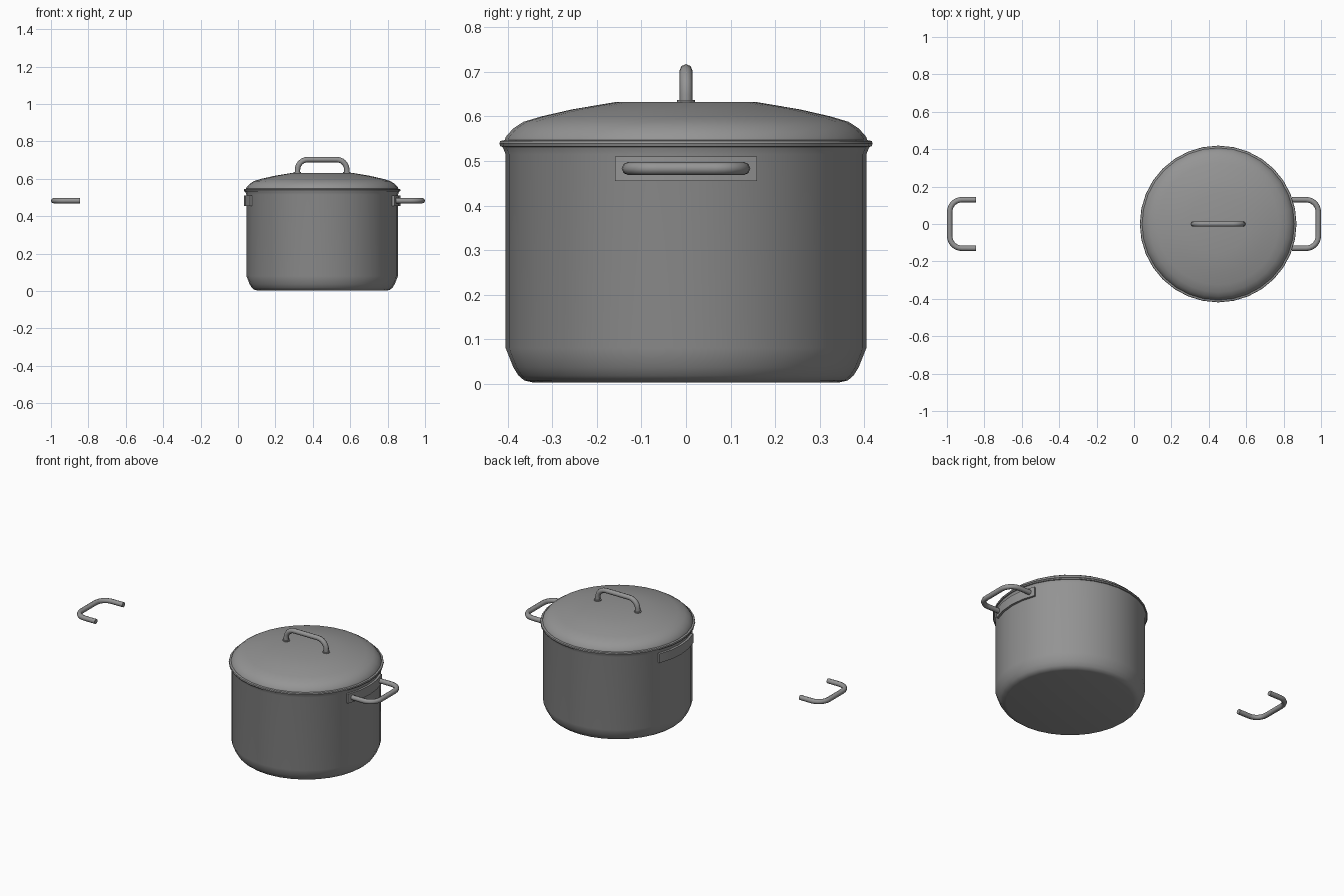
import bpy
import bmesh
from math import pi, sin, cos, radians
from mathutils import Vector

CENTRE_X = 0.45
SIDES = 32
TUBE = 0.0145

cube = bpy.data.objects.get("Cube")
if cube:
    bpy.data.objects.remove(cube)

steel = bpy.data.materials.new("grey_steel")
steel.use_nodes = True
steel.diffuse_color = (0.3, 0.3, 0.3, 1)
steel.node_tree.nodes["Principled BSDF"].inputs["Base Color"].default_value = (0.3, 0.3, 0.3, 1)


def finish(obj, angle=35):
    obj.data.materials.clear()
    obj.data.materials.append(steel)
    bpy.ops.object.select_all(action='DESELECT')
    obj.select_set(True)
    bpy.context.view_layer.objects.active = obj
    if obj.type == 'CURVE':
        bpy.ops.object.convert(target='MESH')
        obj = bpy.context.object
    bpy.ops.object.shade_smooth_by_angle(angle=radians(angle))


def lathe(name, profile, x=CENTRE_X, sides=SIDES, start=0, sweep=2 * pi):
    """Spin a radius/height profile around a vertical axis."""
    bm = bmesh.new()
    verts = [bm.verts.new((r * cos(start), r * sin(start), z)) for r, z in profile]
    edges = [bm.edges.new(pair) for pair in zip(verts, verts[1:])]
    bmesh.ops.spin(bm, geom=verts + edges, cent=(0, 0, 0), axis=(0, 0, 1),
                   angle=sweep, steps=sides, use_duplicate=False)
    bmesh.ops.remove_doubles(bm, verts=bm.verts, dist=0.0002)
    if sweep < 6:
        bmesh.ops.holes_fill(bm, edges=[e for e in bm.edges if e.is_boundary], sides=0)
    bmesh.ops.recalc_face_normals(bm, faces=bm.faces)
    mesh = bpy.data.meshes.new(name)
    bm.to_mesh(mesh)
    bm.free()
    obj = bpy.data.objects.new(name, mesh)
    obj.location.x = x
    bpy.context.collection.objects.link(obj)
    finish(obj)


def bent_tube(name, corners, bend, steps=6):
    """Round bar along corner points, with each inner corner filleted."""
    pts = [Vector(c) for c in corners]
    path = [pts[0]]
    for a, b, c in zip(pts, pts[1:], pts[2:]):
        p, q = b + (a - b).normalized() * bend, b + (c - b).normalized() * bend
        centre = p + q - b
        for i in range(steps + 1):
            t = i / steps * pi / 2
            path.append(centre + (p - centre) * cos(t) + (q - centre) * sin(t))
    path.append(pts[-1])
    curve = bpy.data.curves.new(name, 'CURVE')
    curve.dimensions = '3D'
    curve.bevel_depth = TUBE
    curve.bevel_resolution = 2
    curve.use_fill_caps = True
    spline = curve.splines.new('POLY')
    spline.points.add(len(path) - 1)
    for point, co in zip(spline.points, path):
        point.co = (*co, 1)
    obj = bpy.data.objects.new(name, curve)
    bpy.context.collection.objects.link(obj)
    finish(obj, 50)


# Pot body: rounded base, straight wall, hollow inside
lathe("pot_body", [(0, 0.003), (0.345, 0.003), (0.363, 0.007), (0.376, 0.018),
                   (0.388, 0.037), (0.405, 0.08), (0.405, 0.515), (0.412, 0.532),
                   (0.400, 0.532), (0.394, 0.515), (0.394, 0.08), (0.36, 0.02), (0, 0.02)])

# Lid with rolled rim and domed top
lathe("lid", [(0, 0.528), (0.405, 0.530), (0.417, 0.533), (0.419, 0.539), (0.417, 0.545),
              (0.407, 0.547), (0.405, 0.554), (0.388, 0.573), (0.365, 0.588),
              (0.325, 0.600), (0.255, 0.616), (0.160, 0.632), (0, 0.632)])

# Lid handle and its two feet
bent_tube("lid_handle", [(CENTRE_X - 0.132, 0, 0.63), (CENTRE_X - 0.132, 0, 0.703),
                         (CENTRE_X + 0.132, 0, 0.703), (CENTRE_X + 0.132, 0, 0.63)], 0.055)
for side, label in ((-1, "right"), (1, "left")):
    lathe("lid_handle_foot_" + label, [(0, 0.628), (0.02, 0.628), (0.02, 0.637), (0, 0.637)],
          CENTRE_X + side * 0.132, 12)

# Curved mounting plates on both sides of the pot
half = 2 * pi / 16
for label, facing in (("left", 0), ("right", pi)):
    lathe("mount_plate_" + label, [(0.400, 0.455), (0.418, 0.455), (0.418, 0.510),
                                   (0.400, 0.510), (0.400, 0.455)],
          sides=4, start=facing - half, sweep=2 * half)

# Side handles: one fixed to the pot, one lying apart from it
for side, label in ((1, "left"), (-1, "right")):
    inner, outer = side * 0.845, side * (1 - TUBE)
    bent_tube("side_handle_" + label, [(inner, -0.13, 0.483), (outer, -0.13, 0.483),
                                       (outer, 0.13, 0.483), (inner, 0.13, 0.483)], 0.065)
